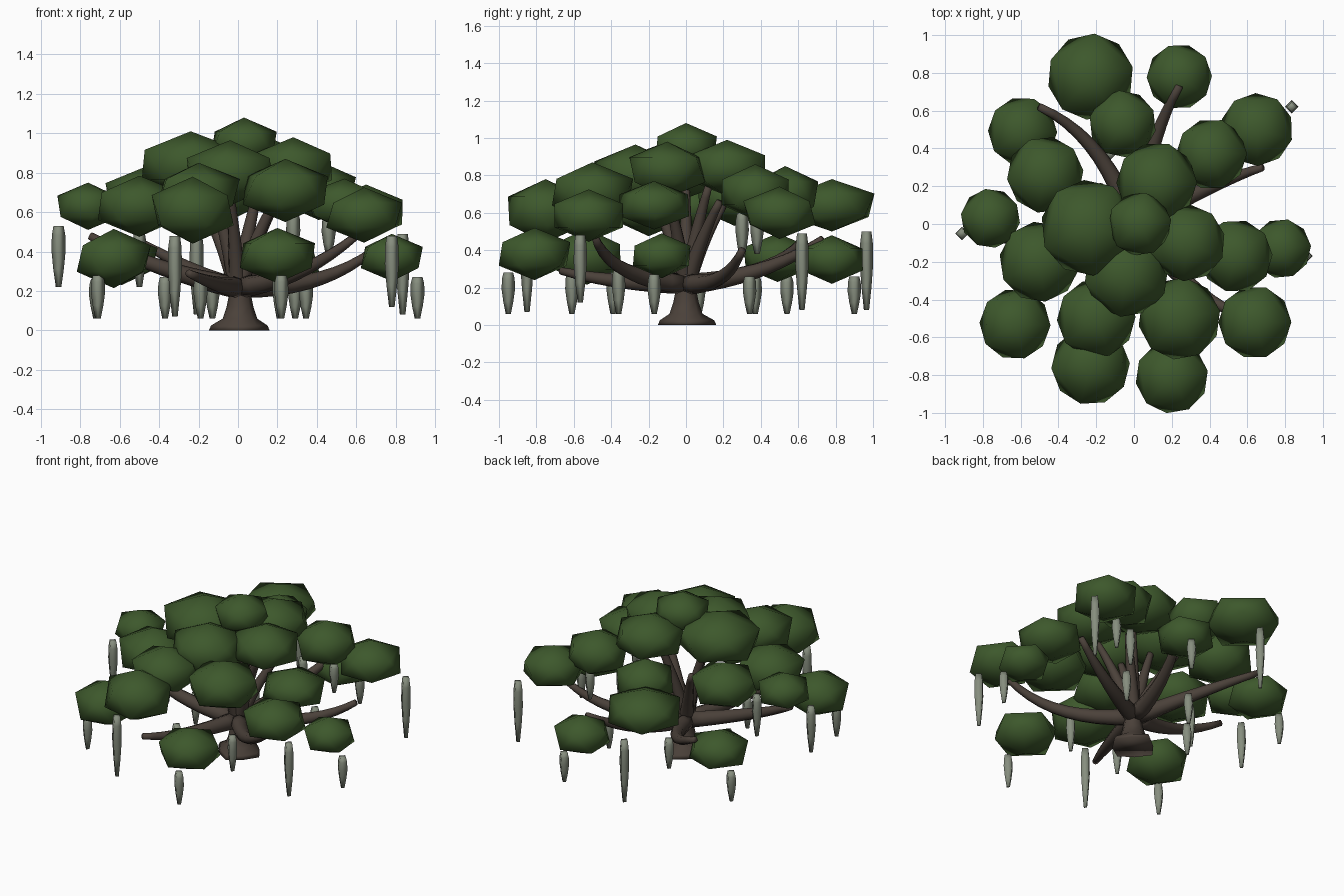
import bpy, bmesh, math, random
from mathutils import Vector

random.seed(4)


def mat(name, col):
    m = bpy.data.materials.new(name)
    m.diffuse_color = (*col, 1)
    return m


LEAF = mat("leaf_green", (0.047, 0.098, 0.025))
BARK = mat("bark_brown", (0.070, 0.053, 0.042))
MOSS = mat("moss_grey", (0.24, 0.27, 0.21))


def finish(bm, name, material, smooth):
    bmesh.ops.recalc_face_normals(bm, faces=bm.faces)
    for f in bm.faces:
        f.smooth = smooth
    me = bpy.data.meshes.new(name)
    bm.to_mesh(me)
    bm.free()
    me.materials.append(material)
    ob = bpy.data.objects.new(name, me)
    bpy.context.collection.objects.link(ob)
    return ob


def tube(name, path, radii, sides, material, smooth=True, lobes=None):
    """Sweep a polygon along a path with a radius at every point."""
    bm = bmesh.new()
    rings = []
    for i, p in enumerate(path):
        t = path[min(i + 1, len(path) - 1)] - path[max(i - 1, 0)]
        q = t.to_track_quat('Z', 'Y')
        ring = []
        for k in range(sides):
            a = math.tau * k / sides
            r = radii[i] * (lobes[k] if lobes and i < 2 else 1)
            ring.append(bm.verts.new(p + q @ Vector((r * math.cos(a), r * math.sin(a), 0))))
        rings.append(ring)
    for a, b in zip(rings, rings[1:]):
        for k in range(sides):
            n = (k + 1) % sides
            bm.faces.new((a[k], a[n], b[n], b[k]))
    bm.faces.new(rings[0])
    bm.faces.new(rings[-1])
    return finish(bm, name, material, smooth)


# Trunk with a flared root base
tube("trunk", [Vector((0.01, 0, z)) for z in (0, 0.025, 0.06, 0.12, 0.18, 0.25, 0.30)],
     [0.15, 0.14, 0.088, 0.068, 0.056, 0.06, 0.05], 8, BARK,
     lobes=[1.05, 0.85, 1, 0.85, 1.0, 0.85, 1.08, 0.85])


def limb(name, mid, end, r0, r1):
    """Curved limb from the trunk top towards mid, then out to end."""
    s, c, e = Vector((end[0] * 0.03, end[1] * 0.03, 0.22)), Vector(mid), Vector(end)
    n = 10
    ts = [i / (n - 1) for i in range(n)]
    tube(name, [s * (1 - t) ** 2 + c * 2 * t * (1 - t) + e * t * t for t in ts],
         [r0 + (r1 - r0) * t for t in ts], 8, BARK)


# Wide sweeping limbs: (control point, end point)
wide = [((0.08, 0.45, 0.26), (0.24, 0.73, 0.46)), ((-0.16, 0.46, 0.26), (-0.50, 0.62, 0.45)),
        ((0.42, 0.22, 0.20), (0.68, 0.30, 0.40)), ((-0.45, -0.16, 0.31), (-0.75, -0.06, 0.48)),
        ((0.32, -0.42, 0.25), (0.60, -0.49, 0.48)), ((-0.10, -0.40, 0.22), (-0.25, -0.67, 0.29))]
for i, (m, e) in enumerate(wide):
    limb(f"wide_limb_{i}", m, e, 0.055, 0.02)

# Steep limbs into the crown
for i, e in enumerate([(0.11, 0.12, 0.74), (0.20, 0.18, 0.66), (-0.14, 0.0, 0.74),
                       (0.22, -0.10, 0.72), (-0.04, -0.18, 0.70), (-0.18, 0.2, 0.64)]):
    limb(f"steep_limb_{i}", (e[0] * 0.4, e[1] * 0.4, 0.24 + 0.5 * (e[2] - 0.24)), e, 0.046, 0.02)

# Leaf clumps: x, y, z, half width, half height
clumps = [
    (-0.23, 0.78, 0.64, .225, .14), (0.24, 0.78, 0.35, .17, .13),
    (-0.59, 0.49, 0.36, .18, .13), (0.65, 0.50, 0.60, .19, .14),
    (-0.06, 0.53, 0.70, .175, .15), (0.41, 0.37, 0.71, .185, .15),
    (-0.47, 0.26, 0.68, .20, .15), (0.12, 0.22, 0.84, .21, .15),
    (-0.24, -0.02, 0.84, .25, .17), (0.03, 0.00, 0.95, .165, .13),
    (0.28, -0.10, 0.83, .20, .15), (-0.76, 0.03, 0.63, .155, .12),
    (-0.50, -0.20, 0.63, .21, .155), (0.54, -0.17, 0.64, .19, .13),
    (0.78, -0.13, 0.37, .155, .12), (-0.04, -0.27, 0.80, .22, .165),
    (0.24, -0.50, 0.71, .215, .16), (-0.20, -0.50, 0.70, .205, .15),
    (0.64, -0.52, 0.585, .19, .14), (-0.63, -0.53, 0.365, .185, .15),
    (-0.23, -0.75, 0.61, .205, .17), (0.20, -0.81, 0.38, .19, .14)]
for i, (x, y, z, r, h) in enumerate(clumps):
    bm = bmesh.new()
    bmesh.ops.create_icosphere(bm, subdivisions=1, radius=1)
    a0 = random.uniform(0, math.tau)
    for v in bm.verts:
        a = math.atan2(v.co.y, v.co.x) + a0
        d = math.hypot(v.co.x, v.co.y) * r / 0.88
        v.co = (x + d * math.cos(a), y + d * math.sin(a), z + v.co.z * h)
    finish(bm, f"leaf_clump_{i}", LEAF, True)

# Hanging moss strands: x, y, top, bottom
strands = [
    (-.91, -.05, .53, .22), (-.71, -.61, .28, .06), (-.32, -.85, .48, .07),
    (-.21, .965, .50, .08), (.22, -.95, .28, .06), (.29, .90, .26, .06),
    (.835, .62, .49, .08), (.78, -.565, .48, .12), (.91, -.17, .27, .06),
    (-.72, .54, .26, .06), (-.19, -.39, .28, .06), (.21, -.36, .30, .06),
    (-.37, .07, .27, .06), (-.13, .37, .26, .06), (.345, .34, .26, .06),
    (.46, .38, .58, .38), (.28, .30, .60, .36), (-.5, -.05, .50, .22)]
for i, (x, y, zt, zb) in enumerate(strands):
    fr = (0, 0.3, 0.6, 0.85, 1)
    tube(f"moss_strand_{i}", [Vector((x, y, zb + (zt - zb) * f)) for f in fr],
         [0.014, 0.027, 0.036, 0.034, 0.026], 4, MOSS)
